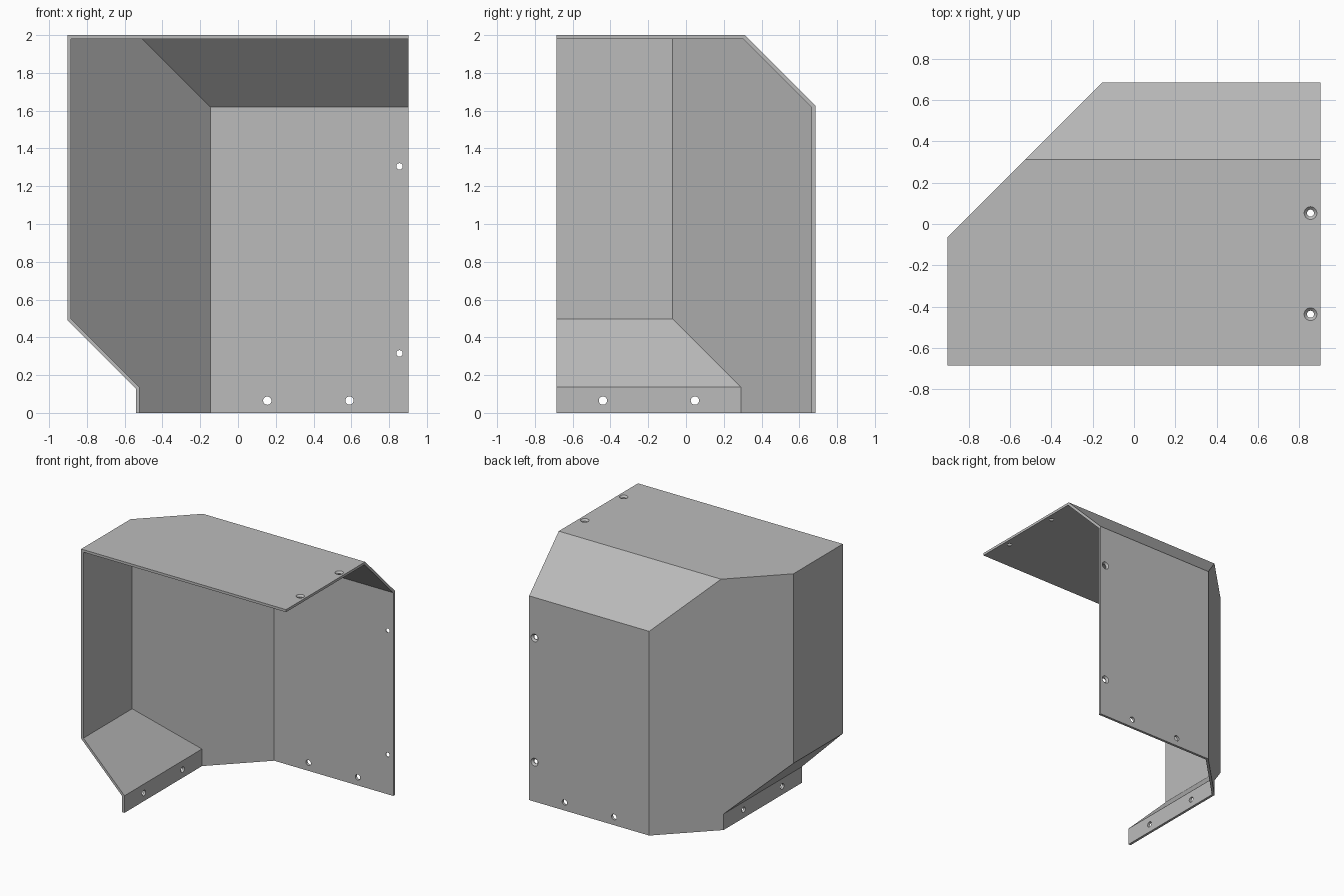
import bpy, bmesh
from mathutils import Matrix, Vector

if "Cube" in bpy.data.objects:
    bpy.data.objects.remove(bpy.data.objects["Cube"])

T = 0.02          # sheet thickness
D = T * 2 ** 0.5  # same thickness measured along an axis on the 45 degree panels
X, Y, TOP = 0.903, 0.685, 2.0
LIP_X = -0.541

grey = bpy.data.materials.new("sheet_grey")
grey.use_nodes = True
colour = (0.5, 0.5, 0.5, 1)
grey.diffuse_color = colour
grey.node_tree.nodes["Principled BSDF"].inputs["Base Color"].default_value = colour


def make_object(name, bm):
    bmesh.ops.recalc_face_normals(bm, faces=bm.faces[:])
    mesh = bpy.data.meshes.new(name)
    bm.to_mesh(mesh)
    bm.free()
    mesh.materials.append(grey)
    obj = bpy.data.objects.new(name, mesh)
    bpy.context.collection.objects.link(obj)
    return obj


def slice_off(bm, point, normal):
    """Cut away everything beyond a plane and close the cut."""
    geom = bm.verts[:] + bm.edges[:] + bm.faces[:]
    bmesh.ops.bisect_plane(bm, geom=geom, plane_co=point, plane_no=normal, clear_outer=True)
    bmesh.ops.holes_fill(bm, edges=[e for e in bm.edges if e.is_boundary], sides=0)


def hood_solid(name, t, d, extra):
    """Front profile pushed back, then bevelled; extra extends the open sides."""
    left, lip, top = t - X, LIP_X + t, TOP - t
    slope = -0.413 + d                       # x + z on the lower slanted panel
    profile = [(left, top), (X + extra, top), (X + extra, -extra),
               (lip, -extra), (lip, slope - lip), (left, slope - left)]
    bm = bmesh.new()
    face = bm.faces.new([bm.verts.new((x, -Y - extra, z)) for x, z in profile])
    pushed = bmesh.ops.extrude_face_region(bm, geom=[face])
    verts = [g for g in pushed["geom"] if isinstance(g, bmesh.types.BMVert)]
    bmesh.ops.translate(bm, verts=verts, vec=(0, 2 * Y + extra - t, 0))
    slice_off(bm, (0, 0.84 - d, 0), (-1, 1, 0))        # back left corner panel
    slice_off(bm, (0, 0, 2.312 - d), (0, 1, 1))        # sloping roof panel
    return make_object(name, bm)


def cut(target, cutter):
    mod = target.modifiers.new("cut", "BOOLEAN")
    mod.operation, mod.solver, mod.object = "DIFFERENCE", "EXACT", cutter
    bpy.context.view_layer.objects.active = target
    bpy.ops.object.modifier_apply(modifier=mod.name)
    bpy.data.objects.remove(cutter)


def drill(target, point, outward, radius, sink=0.0):
    """Bore a hole through the sheet at an outer surface point, optionally countersunk."""
    outward = Vector(outward)
    turn = outward.to_track_quat("Z", "Y").to_matrix().to_4x4()
    shapes = [(radius, radius, 0.1, 0.0)]
    if sink:
        depth, over = sink - radius, 0.01
        shapes.append((radius, sink + over, depth + over, (over - depth) / 2))
    for low, high, length, shift in shapes:
        bm = bmesh.new()
        place = Matrix.Translation(Vector(point) + outward * shift) @ turn
        bmesh.ops.create_cone(bm, cap_ends=True, segments=24, radius1=low,
                              radius2=high, depth=length, matrix=place)
        cut(target, make_object("hole_cutter", bm))


# Bent sheet hood, open at the front, left and bottom
hood = hood_solid("sheet_hood", 0, 0, 0)
cut(hood, hood_solid("hollow_cutter", T, D, 0.2))

# Countersunk holes along the open edge
for y in (-0.437, 0.053):
    drill(hood, (0.855, y, TOP), (0, 0, 1), 0.017, 0.031)
for z in (0.315, 1.305):
    drill(hood, (0.855, Y, z), (0, 1, 0), 0.017, 0.031)

# Plain holes along the bottom edges
for x in (0.155, 0.59):
    drill(hood, (x, Y, 0.065), (0, 1, 0), 0.022)
for y in (-0.44, 0.047):
    drill(hood, (LIP_X, y, 0.065), (-1, 0, 0), 0.022)
